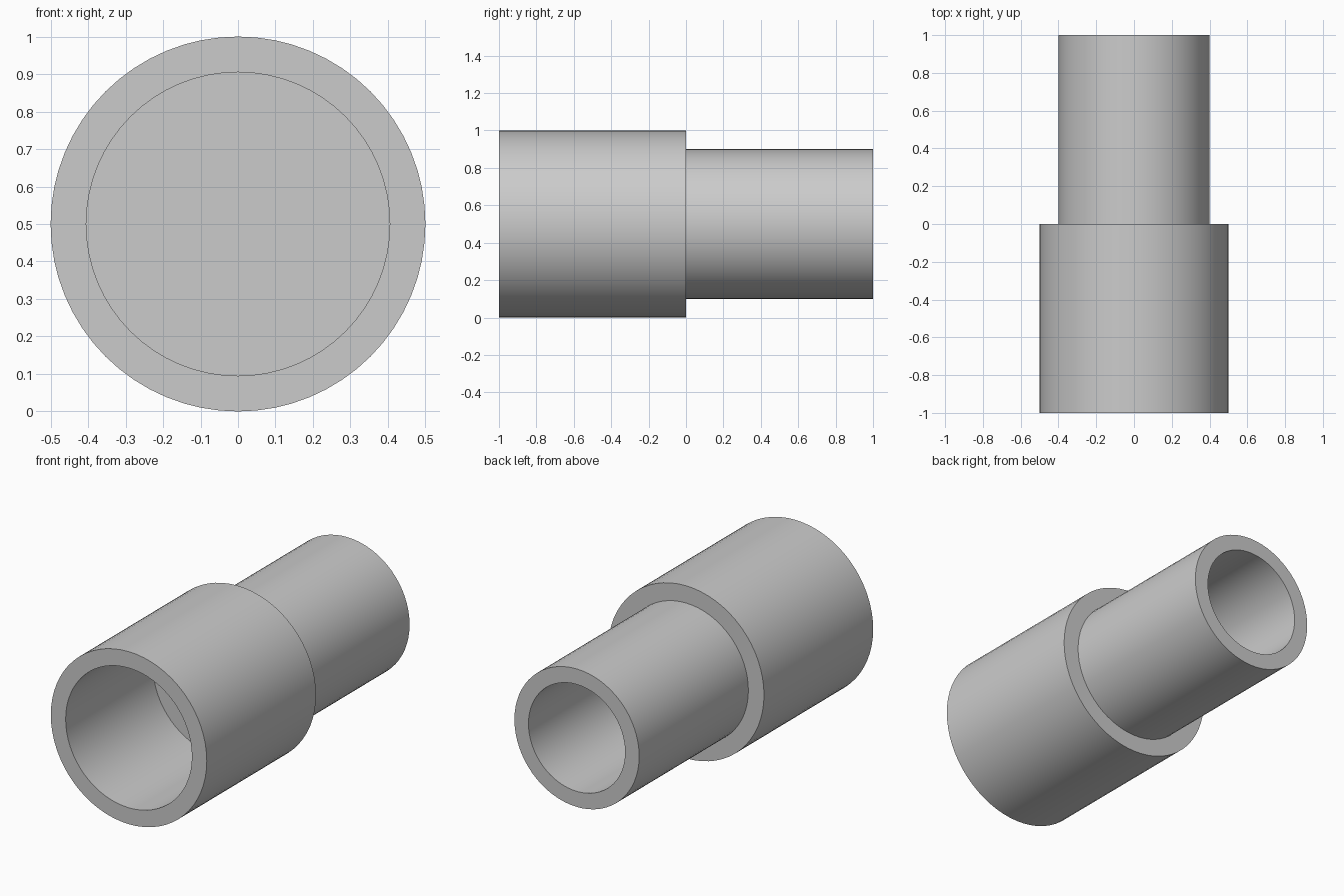
import bpy, bmesh, math

cube = bpy.data.objects.get("Cube")
if cube:
    bpy.data.objects.remove(cube, do_unlink=True)

SEGMENTS = 64

# Single plain grey
grey = bpy.data.materials.new("plain grey")
grey.use_nodes = True
colour = (0.6, 0.6, 0.6, 1)
grey.diffuse_color = colour
grey.node_tree.nodes["Principled BSDF"].inputs["Base Color"].default_value = colour


def lathe(name, profile):
    """Spin a (radius, y) profile about the y axis."""
    bm = bmesh.new()
    verts = [bm.verts.new((r, y, 0)) for r, y in profile]
    edges = [bm.edges.new(pair) for pair in zip(verts, verts[1:])]
    bmesh.ops.spin(bm, geom=verts + edges, cent=(0, 0, 0), axis=(0, 1, 0),
                   angle=math.tau, steps=SEGMENTS, use_duplicate=False)
    bmesh.ops.remove_doubles(bm, verts=bm.verts, dist=0.0005)
    bmesh.ops.recalc_face_normals(bm, faces=bm.faces)
    mesh = bpy.data.meshes.new(name)
    bm.to_mesh(mesh)
    bm.free()
    mesh.materials.append(grey)
    obj = bpy.data.objects.new(name, mesh)
    obj.location.z = 0.5
    bpy.context.collection.objects.link(obj)
    bpy.ops.object.select_all(action="DESELECT")
    obj.select_set(True)
    bpy.context.view_layer.objects.active = obj
    bpy.ops.object.shade_smooth_by_angle(angle=math.radians(30))
    return obj


# Stepped sleeve: wide socket in front, narrow one behind, closed between
lathe("stepped_pipe_coupling", [
    (0, -0.2), (0.405, -0.2), (0.405, -1),    # front bore
    (0.5, -1), (0.5, 0), (0.4, 0), (0.4, 1),  # stepped outside
    (0.31, 1), (0.31, 0.2), (0, 0.2),         # rear bore
])
